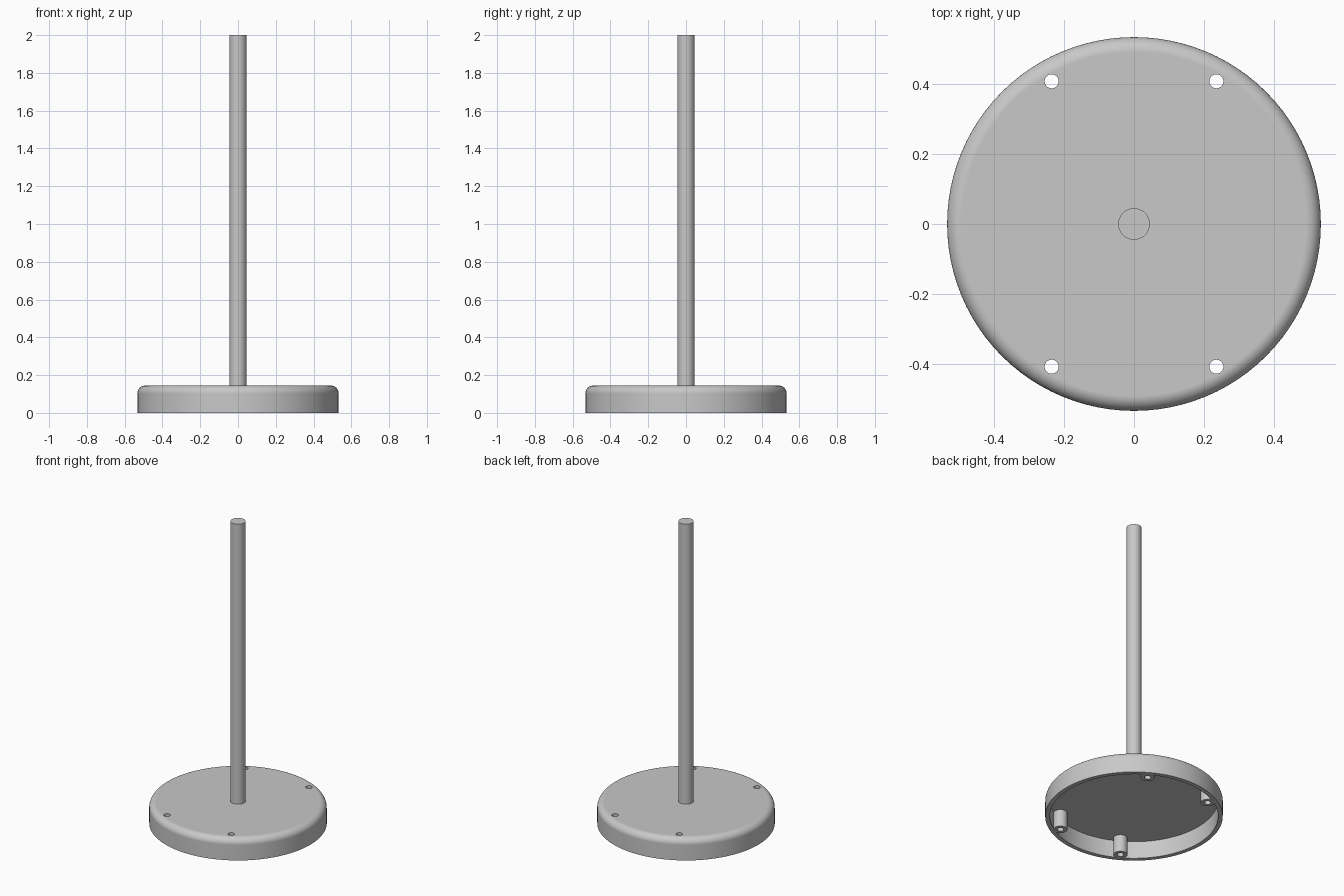
import bpy, bmesh
from math import cos, sin, pi, radians

cube = bpy.data.objects.get("Cube")
if cube:
    bpy.data.objects.remove(cube, do_unlink=True)

grey = bpy.data.materials.new("plain_grey")
grey.use_nodes = True
GREY = (0.58, 0.58, 0.58, 1)
grey.diffuse_color = GREY
grey.node_tree.nodes["Principled BSDF"].inputs["Base Color"].default_value = GREY


def turned(name, profile, sides, centres=((0, 0),)):
    """Turn a (radius, z) profile about each centre and cap both ends."""
    bm = bmesh.new()
    for cx, cy in centres:
        rings = [[bm.verts.new((cx + r * cos(2 * pi * i / sides),
                                cy + r * sin(2 * pi * i / sides), z))
                  for i in range(sides)] for r, z in profile]
        for a, b in zip(rings, rings[1:]):
            for i in range(sides):
                j = (i + 1) % sides
                bm.faces.new((a[i], a[j], b[j], b[i]))
        bm.faces.new(rings[0][::-1])
        bm.faces.new(rings[-1])
    bmesh.ops.recalc_face_normals(bm, faces=bm.faces)
    mesh = bpy.data.meshes.new(name)
    bm.to_mesh(mesh)
    bm.free()
    mesh.materials.append(grey)
    obj = bpy.data.objects.new(name, mesh)
    bpy.context.collection.objects.link(obj)
    return obj


def select(obj):
    bpy.ops.object.select_all(action='DESELECT')
    obj.select_set(True)
    bpy.context.view_layer.objects.active = obj


def combine(target, tool, operation):
    """Apply a boolean and discard the tool object."""
    select(target)
    mod = target.modifiers.new(operation.title(), 'BOOLEAN')
    mod.operation, mod.solver, mod.object = operation, 'EXACT', tool
    tool.hide_render = True
    bpy.ops.object.modifier_apply(modifier=mod.name)
    bpy.data.objects.remove(tool, do_unlink=True)


RADIUS, HEIGHT, FILLET = 0.533, 0.145, 0.042
INNER, CEILING = 0.505, 0.115
HOLES = [(sx * 0.235, sy * 0.407) for sx in (-1, 1) for sy in (-1, 1)]

# Hollow round base with a rounded top edge
profile = [(INNER, CEILING), (INNER, 0), (RADIUS, 0)]
for k in range(9):
    a = k * pi / 16
    profile.append((RADIUS - FILLET + FILLET * cos(a),
                    HEIGHT - FILLET + FILLET * sin(a)))
base = turned("base", profile, 96)

# Screw bosses under the base, drilled right through
bosses = turned("screw_bosses", [(0.042, 0.001), (0.042, 0.13)], 32, HOLES)
combine(base, bosses, 'UNION')
drills = turned("hole_cutters", [(0.02, -0.1), (0.02, 0.3)], 32, HOLES)
combine(base, drills, 'DIFFERENCE')

# Upright pole
pole = turned("pole", [(0.045, 0.13), (0.045, 2)], 48)

for obj in (base, pole):
    select(obj)
    bpy.ops.object.shade_smooth_by_angle(angle=radians(30))
    weighted = obj.modifiers.new("Weighted Normal", 'WEIGHTED_NORMAL')
    weighted.keep_sharp = True
